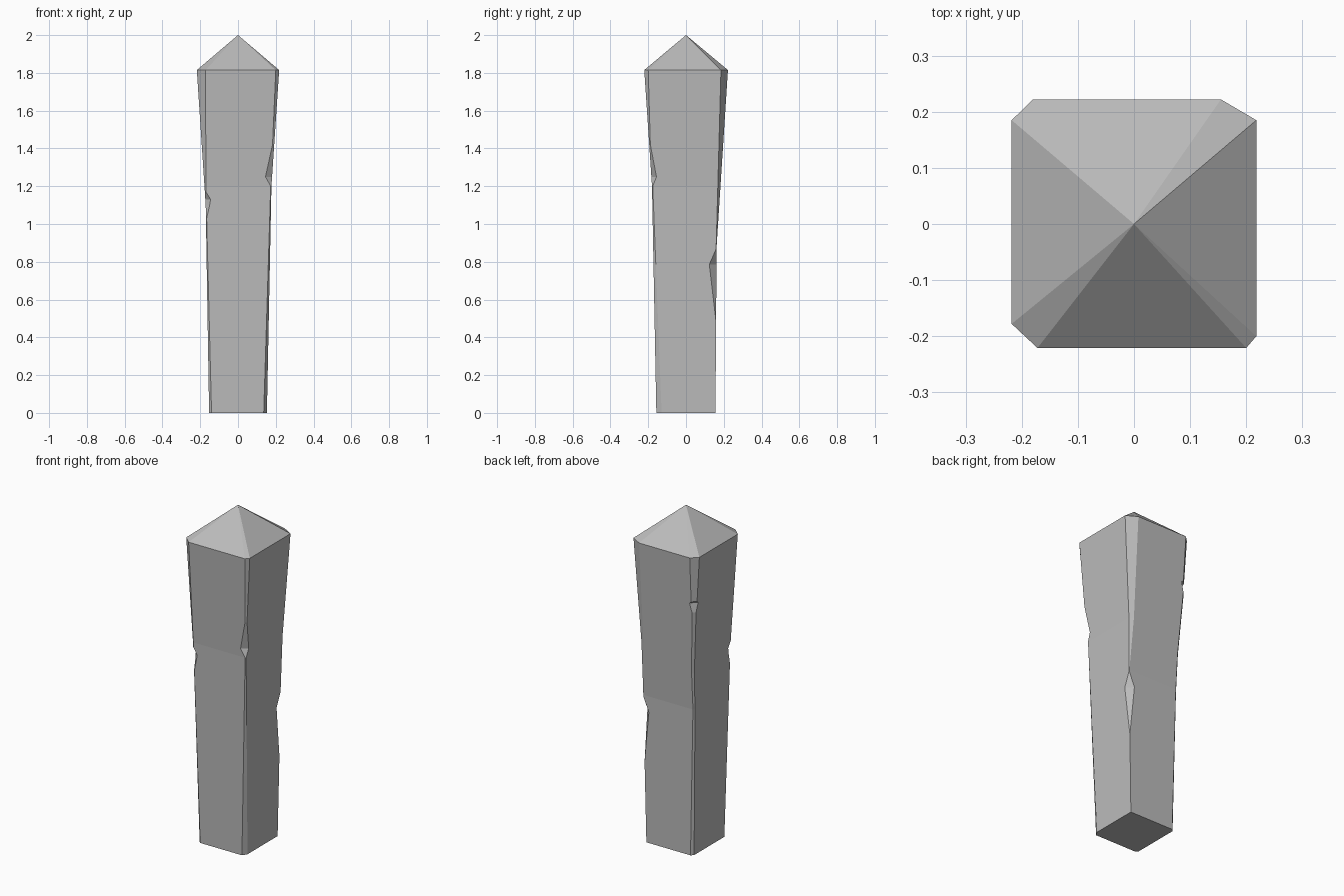
import bpy
import bmesh

cube = bpy.data.objects.get("Cube")
if cube:
    bpy.data.objects.remove(cube, do_unlink=True)

SHOULDER = 1.815

# Half-width of each side by height: (z, distance from the axis)
SIDES = {
    "left": [(0, .153), (1.2, .177), (SHOULDER, .218)],
    "right": [(0, .153), (1.1, .171), (SHOULDER, .218)],
    "front": [(0, .157), (1.2, .18), (SHOULDER, .221)],
    "back": [(0, .156), (.88, .162), (SHOULDER, .222)],
}

# Corner chamfers by height: (z, cut along x, cut along y); peaks are chipped notches
FRONT_LEFT = [(0, .017, .028), (1.2, .004, .004), (1.25, .035, .027),
              (1.42, .009, .006), (SHOULDER, .018, .021)]
BACK_LEFT = [(0, 0, 0), (.48, 0, 0), (.785, .036, .038),
             (.87, .002, .002), (SHOULDER, .063, .037)]
BACK_RIGHT = [(0, .014, .014), (.9, .008, .008), (1.48, .016, .016),
              (1.535, .034, .034), (1.545, .023, .023), (SHOULDER, .038, .037)]
FRONT_RIGHT = [(0, .013, .013), (1.03, .004, .004), (1.13, .028, .027),
               (1.17, .006, .006), (SHOULDER, .046, .043)]

# Corners counter-clockwise: x sign, y sign, sides they join, chamfer
CORNERS = [(1, -1, "left", "front", FRONT_LEFT), (1, 1, "left", "back", BACK_LEFT),
           (-1, 1, "right", "back", BACK_RIGHT), (-1, -1, "right", "front", FRONT_RIGHT)]


def sample(profile, z):
    """Linear interpolation of a profile at height z."""
    for a, b in zip(profile, profile[1:]):
        if z <= b[0]:
            t = (z - a[0]) / (b[0] - a[0])
            return [p + (q - p) * t for p, q in zip(a[1:], b[1:])]
    return list(profile[-1][1:])


def ring(bm, z):
    """Eight-sided cross-section at height z."""
    points = []
    for sx, sy, side_x, side_y, chamfer in CORNERS:
        hx, hy = sample(SIDES[side_x], z)[0], sample(SIDES[side_y], z)[0]
        cx, cy = sample(chamfer, z)
        pair = [(sx * (hx - cx), sy * hy, z), (sx * hx, sy * (hy - cy), z)]
        points += pair if sx * sy < 0 else pair[::-1]
    return [bm.verts.new(p) for p in points]


# Chipped post shaft with its pointed cap
bm = bmesh.new()
profiles = [c[4] for c in CORNERS] + list(SIDES.values())
heights = sorted({row[0] for profile in profiles for row in profile})
rings = [ring(bm, z) for z in heights]
for low, high in zip(rings, rings[1:]):
    for i in range(8):
        j = (i + 1) % 8
        bm.faces.new((low[i], low[j], high[j], high[i]))
bm.faces.new(rings[0][::-1])
tip = bm.verts.new((0, 0, 2))
for i in range(8):
    bm.faces.new((rings[-1][i], rings[-1][(i + 1) % 8], tip))
bmesh.ops.remove_doubles(bm, verts=bm.verts, dist=.0005)
bmesh.ops.recalc_face_normals(bm, faces=bm.faces)

mesh = bpy.data.meshes.new("post")
bm.to_mesh(mesh)
bm.free()
post = bpy.data.objects.new("post", mesh)
bpy.context.collection.objects.link(post)

# Plain stone grey
stone = bpy.data.materials.new("stone grey")
stone.use_nodes = True
grey = (.5, .5, .5, 1)
stone.diffuse_color = grey
stone.node_tree.nodes["Principled BSDF"].inputs["Base Color"].default_value = grey
mesh.materials.append(stone)
